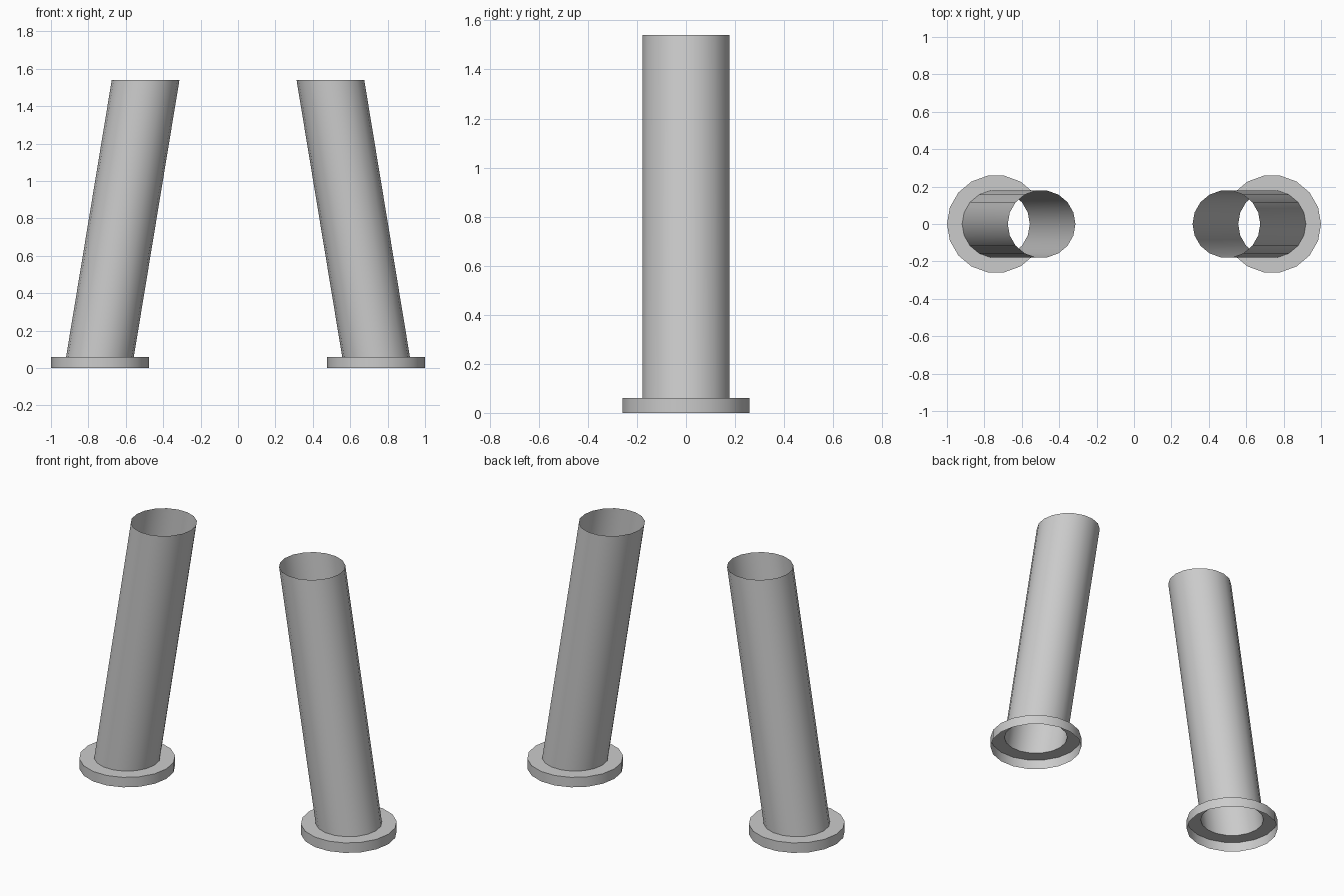
import bpy
import bmesh
from math import cos, sin, pi, radians

SIDES = 18
TUBE_R, FLANGE_R = 0.181, 0.262
FLANGE_H, TOP_H = 0.06, 1.54
BASE_X, TOP_X = 0.738, 0.494

cube = bpy.data.objects.get("Cube")
if cube:
    bpy.data.objects.remove(cube, do_unlink=True)

grey = bpy.data.materials.new("light grey")
grey.use_nodes = True
colour = (0.6, 0.6, 0.6, 1)
grey.diffuse_color = colour
grey.node_tree.nodes["Principled BSDF"].inputs["Base Color"].default_value = colour


def loft(name, rings):
    """Open shell through level circles given as (centre x, z, radius)."""
    bm = bmesh.new()
    loops = []
    for cx, z, r in rings:
        angles = [2 * pi * i / SIDES for i in range(SIDES)]
        loops.append([bm.verts.new((cx + r * cos(a), r * sin(a), z)) for a in angles])
    for low, high in zip(loops, loops[1:]):
        for i in range(SIDES):
            j = (i + 1) % SIDES
            bm.faces.new((low[i], low[j], high[j], high[i]))
    mesh = bpy.data.meshes.new(name)
    bm.to_mesh(mesh)
    bm.free()
    mesh.materials.append(grey)
    obj = bpy.data.objects.new(name, mesh)
    bpy.context.collection.objects.link(obj)
    bpy.ops.object.select_all(action="DESELECT")
    obj.select_set(True)
    bpy.context.view_layer.objects.active = obj
    bpy.ops.object.shade_smooth_by_angle(angle=radians(30))
    return obj


for side, s in (("left", 1), ("right", -1)):
    # Hollow flange: outer rim and flat top ring, open underneath
    loft(side + "_flange", [(s * BASE_X, 0, FLANGE_R),
                            (s * BASE_X, FLANGE_H, FLANGE_R),
                            (s * BASE_X, FLANGE_H, TUBE_R)])
    # Inward-leaning tube with level open ends
    loft(side + "_tube", [(s * BASE_X, FLANGE_H, TUBE_R),
                          (s * TOP_X, TOP_H, TUBE_R)])
